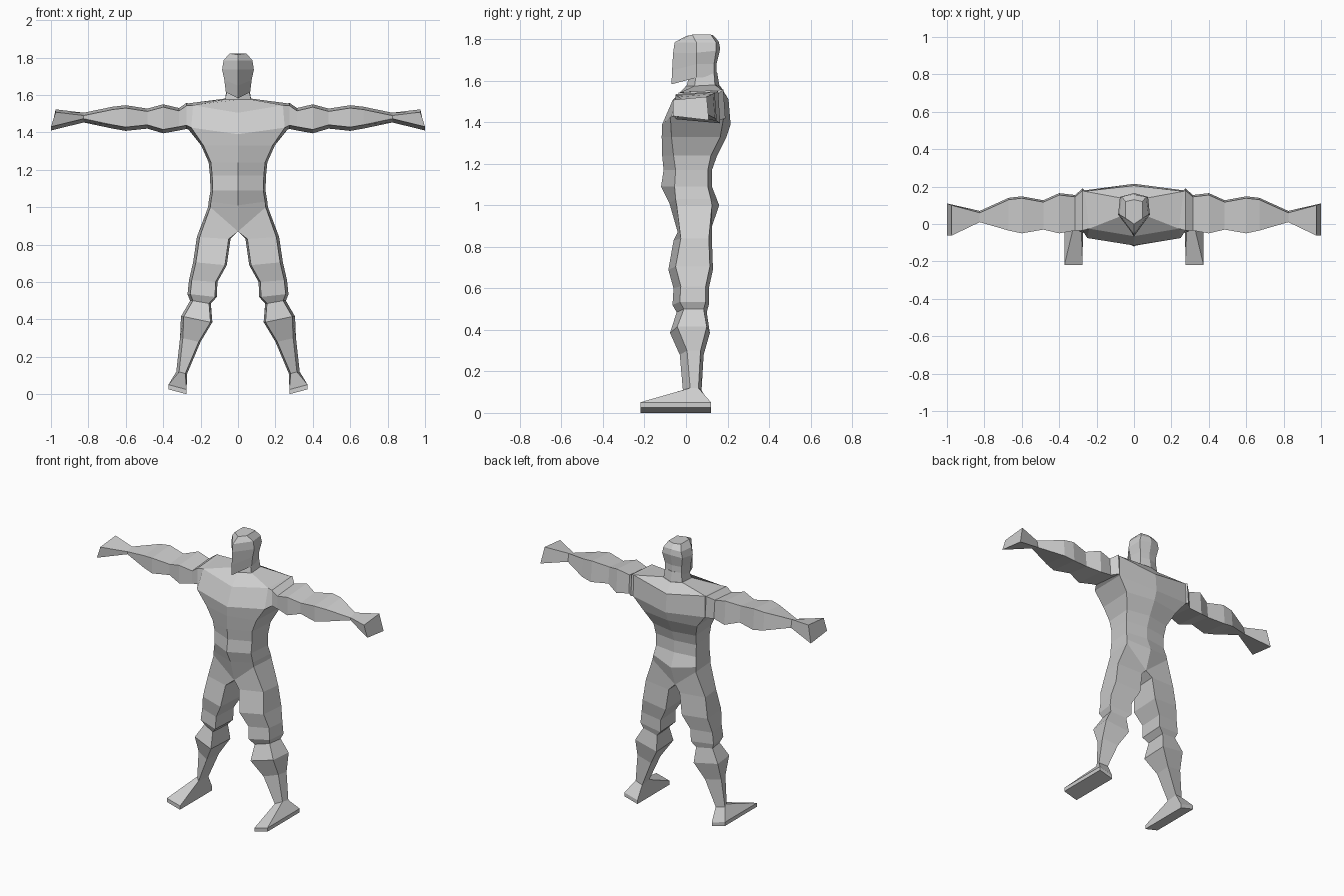
import bpy
import bmesh

default_cube = bpy.data.objects.get("Cube")
if default_cube:
    bpy.data.objects.remove(default_cube, do_unlink=True)

# Single clay grey material
clay = bpy.data.materials.new("clay_grey")
clay.use_nodes = True
clay_colour = (0.62, 0.62, 0.62, 1)
clay.diffuse_color = clay_colour
clay.node_tree.nodes["Principled BSDF"].inputs["Base Color"].default_value = clay_colour


def loft(name, rings, side=1):
    """Skin closed rings of points into a capped, flat shaded solid."""
    bm = bmesh.new()
    loops = [[bm.verts.new((x * side, y, z)) for x, y, z in ring] for ring in rings]
    count = len(loops[0])
    for lower, upper in zip(loops, loops[1:]):
        for i in range(count):
            j = (i + 1) % count
            bm.faces.new((lower[i], lower[j], upper[j], upper[i]))
    bm.faces.new(loops[0])
    bm.faces.new(loops[-1])
    bmesh.ops.recalc_face_normals(bm, faces=bm.faces)
    mesh = bpy.data.meshes.new(name)
    bm.to_mesh(mesh)
    bm.free()
    mesh.materials.append(clay)
    part = bpy.data.objects.new(name, mesh)
    bpy.context.collection.objects.link(part)
    return part


def body_ring(front, front_side, back_side, back):
    """Six-sided symmetric section: ridge, two corners, spine, mirrored corners."""
    (fy, fz), (by, bz) = front, back
    corners = [front_side, back_side]
    mirrored = [(-x, y, z) for x, y, z in reversed(corners)]
    return [(0, fy, fz), *corners, (0, by, bz), *mirrored]


def waist_ring(z, half_width, front, front_side, back_side, back):
    """Level section, slightly wider at the back corners."""
    return body_ring((front, z), (half_width - .012, front_side, z),
                     (half_width, back_side, z), (back, z))


# Torso from the hip V up to the base of the neck
chest_top_front, chest_top_back = (.24, -.025, 1.545), (.265, .175, 1.555)
chest_low_front, chest_low_back = (.25, -.075, 1.425), (.265, .18, 1.415)
hip_front, hip_back = (.148, -.045, 1.0), (.16, .125, 1.0)
crotch_front, crotch_back = (-.04, .87), (.115, .87)
torso = [
    body_ring(crotch_front, hip_front, hip_back, crotch_back),
    body_ring((-.08, 1.01), (.145, -.05, 1.03), (.157, .12, 1.03), (.16, 1.0)),
    waist_ring(1.09, .147, -.12, -.055, .105, .125),
    waist_ring(1.17, .15, -.108, -.05, .105, .125),
    waist_ring(1.24, .157, -.115, -.06, .12, .15),
    waist_ring(1.33, .197, -.117, -.07, .165, .195),
    body_ring((-.115, 1.39), chest_low_front, chest_low_back, (.215, 1.39)),
    body_ring((-.065, 1.505), chest_top_front, chest_top_back, (.205, 1.51)),
    body_ring((.0, 1.575), (.075, .04, 1.575), (.075, .14, 1.58), (.165, 1.575)),
]
loft("torso", torso)

# Neck tucked into the head
loft("neck", [
    body_ring((.0, 1.565), (.072, .04, 1.565), (.07, .14, 1.57), (.163, 1.565)),
    body_ring((.02, 1.64), (.055, .05, 1.64), (.06, .135, 1.64), (.15, 1.64)),
])

# Head with a wedge shaped face and a small flat crown
loft("head", [
    body_ring((-.07, 1.583), (.065, .05, 1.615), (.06, .135, 1.62), (.148, 1.62)),
    body_ring((-.067, 1.65), (.073, .05, 1.68), (.062, .135, 1.68), (.147, 1.68)),
    body_ring((-.062, 1.735), (.085, .05, 1.735), (.075, .145, 1.745), (.165, 1.755)),
    body_ring((-.055, 1.785), (.077, .05, 1.785), (.065, .145, 1.785), (.157, 1.79)),
    body_ring((.0, 1.815), (.045, .03, 1.822), (.045, .12, 1.822), (.13, 1.82)),
])


def arm_ring(x, front, back, low, high, lean=0):
    """Section of the arm, shallower on its front face."""
    return [(x - lean, front, high - .015), (x, front, low + .02),
            (x, back, low), (x - lean, back - .01, high)]


# Arm: shoulder, upper arm, elbow, forearm, wrist, flared hand
arm = [
    [chest_top_front, chest_low_front, chest_low_back, chest_top_back],
    arm_ring(.275, -.035, .19, 1.418, 1.558),
    arm_ring(.315, -.035, .155, 1.41, 1.53),
    arm_ring(.4, -.05, .165, 1.395, 1.55),
    arm_ring(.485, -.03, .127, 1.42, 1.527),
    arm_ring(.6, -.05, .148, 1.408, 1.545),
    arm_ring(.67, -.035, .14, 1.42, 1.537),
    arm_ring(.825, .01, .07, 1.453, 1.505),
    arm_ring(1, -.062, .11, 1.41, 1.523, .025),
]


def leg_ring(outer, inner, front, back):
    """Tilted section of the leg; the inner front edge leads."""
    (ox, oz), (ix, iz) = outer, inner
    return [(ix + .01, front, iz), (ox - .015, front + .035, oz),
            (ox, back - .015, oz), (ix, back, iz)]


# Leg: hip, thigh, knee, calf, ankle
ankle = leg_ring((.33, .12), (.272, .11), -.015, .075)
leg = [
    [(0, *crotch_front), hip_front, hip_back, (0, *crotch_back)],
    leg_ring((.22, .84), (.04, .83), -.06, .125),
    leg_ring((.24, .705), (.06, .69), -.085, .13),
    leg_ring((.262, .61), (.11, .6), -.06, .11),
    leg_ring((.27, .535), (.113, .52), -.065, .11),
    leg_ring((.256, .5), (.145, .485), -.045, .1),
    leg_ring((.305, .415), (.137, .385), -.077, .115),
    leg_ring((.31, .3), (.2, .28), -.03, .085),
    ankle,
]


def foot_ring(lift):
    """Sole outline, raised a little on the outside."""
    inner, outer = .275, .372
    toe, heel = -.22, .12
    return [(inner, toe, lift), (outer, toe, lift + .026),
            (outer, heel, lift + .026), (inner, heel, lift)]


foot = [ankle, foot_ring(.025), foot_ring(0)]

# Limbs on both sides
for label, side in (("left", 1), ("right", -1)):
    loft(label + "_arm", arm, side)
    loft(label + "_leg", leg, side)
    loft(label + "_foot", foot, side)
